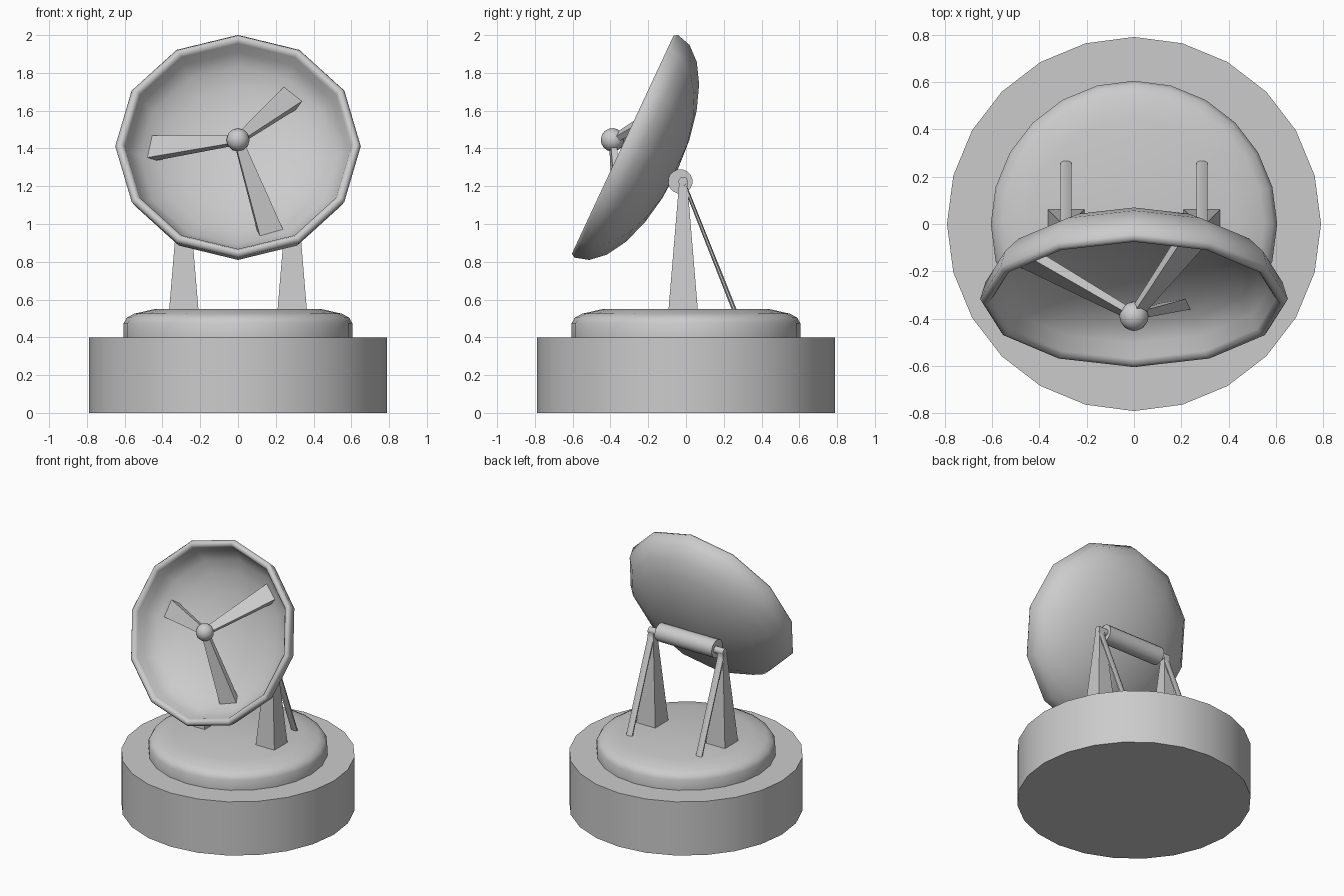
import bpy, bmesh, math
from mathutils import Matrix, Vector

if "Cube" in bpy.data.objects:
    bpy.data.objects.remove(bpy.data.objects["Cube"])


def finish(name, bm, matrix=None, smooth=None):
    bmesh.ops.recalc_face_normals(bm, faces=bm.faces[:])
    mesh = bpy.data.meshes.new(name)
    bm.to_mesh(mesh)
    bm.free()
    ob = bpy.data.objects.new(name, mesh)
    bpy.context.collection.objects.link(ob)
    if matrix:
        ob.matrix_world = matrix
    if smooth:
        bpy.ops.object.select_all(action='DESELECT')
        ob.select_set(True)
        bpy.context.view_layer.objects.active = ob
        bpy.ops.object.shade_smooth_by_angle(angle=math.radians(smooth))
    return ob


def lathe(name, profile, sides, smooth, matrix=None):
    """Revolve (radius, z) points that start and end on the axis."""
    bm = bmesh.new()
    rings = []
    for r, z in profile:
        if r < 1e-5:
            rings.append([bm.verts.new((0, 0, z))] * sides)
        else:
            rings.append([bm.verts.new((r * math.cos(2 * math.pi * i / sides),
                                        r * math.sin(2 * math.pi * i / sides), z))
                          for i in range(sides)])
    for a, b in zip(rings, rings[1:]):
        for i in range(sides):
            j = (i + 1) % sides
            bm.faces.new(list(dict.fromkeys((a[i], a[j], b[j], b[i]))))
    return finish(name, bm, matrix, smooth)


def bar(name, p, q, side, size_p, size_q, sides=4, matrix=None, smooth=None):
    """Straight tapered bar from p to q; sizes are (side, depth) half widths."""
    p, q = Vector(p), Vector(q)
    side = Vector(side).normalized()
    depth = (q - p).cross(side).normalized()
    k = math.sqrt(2) if sides == 4 else 1
    bm = bmesh.new()
    ends = []
    for c, (w, d) in ((p, size_p), (q, size_q)):
        ring = []
        for i in range(sides):
            a = 2 * math.pi * (i + 0.5) / sides
            ring.append(bm.verts.new(c + side * w * k * math.cos(a) + depth * d * k * math.sin(a)))
        ends.append(ring)
        bm.faces.new(ring)
    for i in range(sides):
        j = (i + 1) % sides
        bm.faces.new((ends[0][i], ends[0][j], ends[1][j], ends[1][i]))
    return finish(name, bm, matrix, smooth)


# Round base and softly rounded turntable
lathe("base", [(0, 0), (0.79, 0), (0.79, 0.4), (0, 0.4)], 24, 30)
lathe("turntable", [(0, 0.4), (0.605, 0.4), (0.605, 0.475), (0.588, 0.505), (0.55, 0.525),
                    (0.44, 0.55), (0, 0.55)], 24, 50)

# Support legs with rear braces
for s, label in ((-1, "left"), (1, "right")):
    x = 0.287 * s
    bar(label + "_leg", (x, -0.015, 0.54), (x, -0.015, 1.225), (1, 0, 0),
        (0.078, 0.078), (0.021, 0.021))
    bar(label + "_brace", (x, 0.258, 0.54), (x, -0.01, 1.215), (1, 0, 0),
        (0.026, 0.013), (0.026, 0.010), 8, smooth=30)

# Pivot pin and thick hinge tube
bar("pivot_pin", (-0.31, -0.015, 1.225), (0.31, -0.015, 1.225), (0, 0, 1),
    (0.025, 0.025), (0.025, 0.025), 12, smooth=35)
bar("hinge_tube", (-0.235, -0.03, 1.225), (0.235, -0.03, 1.225), (0, 0, 1),
    (0.065, 0.065), (0.065, 0.065), 16, smooth=35)

# Tilted dish: outer shell, rounded rim, inner bowl
tilt = Matrix.Translation((0, -0.335, 1.42)) @ Matrix.Rotation(math.radians(65), 4, 'X')
angles = [math.radians(15 * i) for i in range(7)]
outer = [(0.65 * math.sin(a), -0.02 - 0.30 * math.cos(a)) for a in angles]
inner = [(0.6 * math.sin(a), -0.02 - 0.25 * math.cos(a)) for a in reversed(angles)]
lathe("dish", outer + [(0.637, 0), (0.615, 0)] + inner, 12, 80, tilt)

# Receiver ball held by three flaring arms
bm = bmesh.new()
bmesh.ops.create_uvsphere(bm, u_segments=12, v_segments=8, radius=0.062)
finish("receiver_ball", bm, tilt @ Matrix.Translation((0, 0, 0.06)), 60)
for i, deg in enumerate((52, 172, -68)):
    a = math.radians(deg)
    r = 0.47
    bar(f"receiver_arm_{i + 1}", (0, 0, 0.06), (r * math.cos(a), r * math.sin(a), -0.19),
        (-math.sin(a), math.cos(a), 0), (0.022, 0.015), (0.065, 0.024), matrix=tilt)
